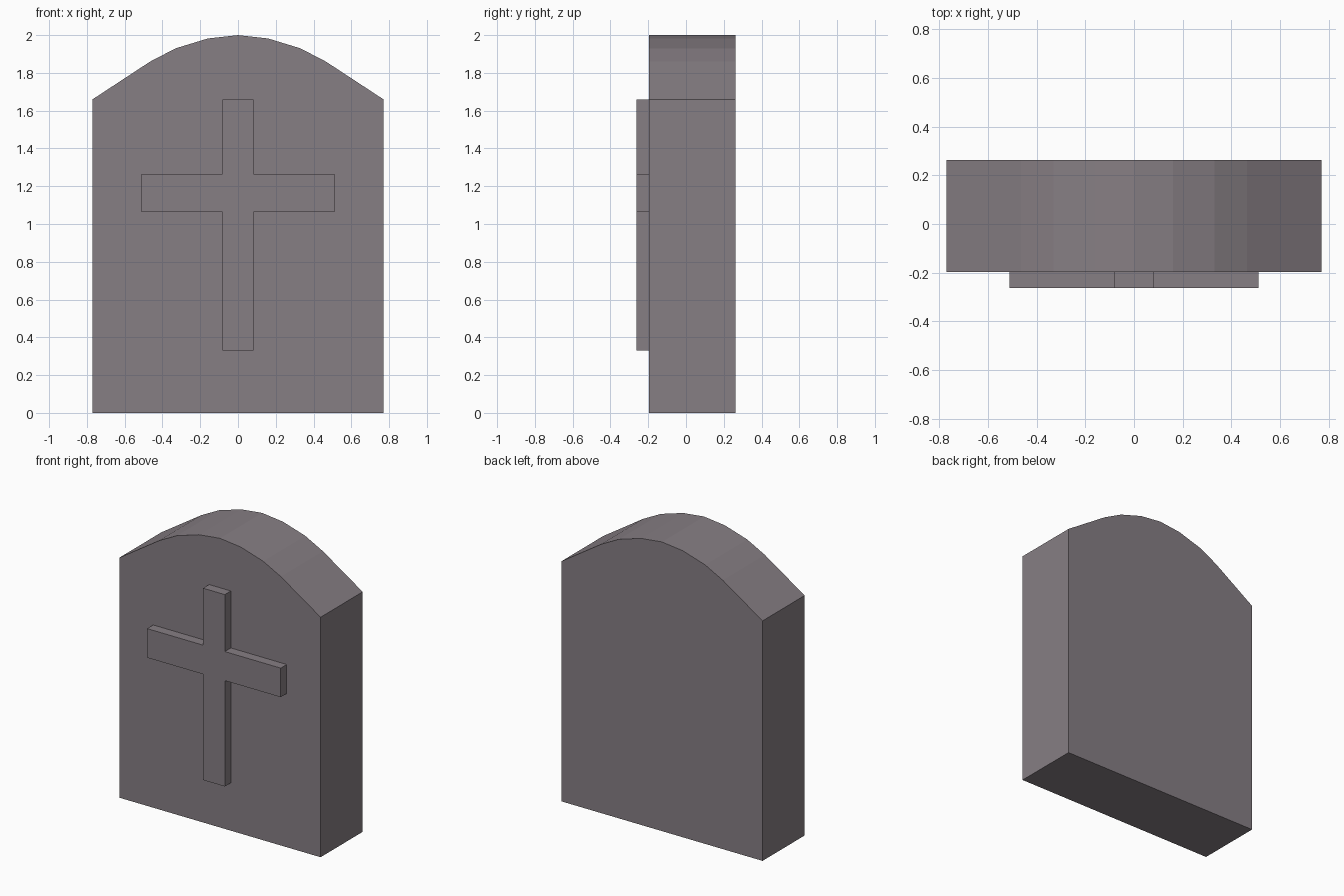
import bpy
import bmesh

if "Cube" in bpy.data.objects:
    bpy.data.objects.remove(bpy.data.objects["Cube"])

stone = bpy.data.materials.new("stone")
stone.diffuse_color = (0.24, 0.21, 0.23, 1.0)
stone.use_nodes = True
stone.node_tree.nodes["Principled BSDF"].inputs["Base Color"].default_value = stone.diffuse_color


def mirrored(half):
    """Close a right-hand outline (bottom to top) by mirroring it across x = 0."""
    return half + [(-x, z) for x, z in reversed(half) if x > 0]


def extrude_profile(name, outline, y_front, y_back):
    """Flat-faced solid from an x-z outline, extruded along y."""
    bm = bmesh.new()
    face = bm.faces.new([bm.verts.new((x, y_front, z)) for x, z in outline])
    result = bmesh.ops.extrude_face_region(bm, geom=[face], use_keep_orig=True)
    for v in result["geom"]:
        if isinstance(v, bmesh.types.BMVert):
            v.co.y = y_back
    bmesh.ops.recalc_face_normals(bm, faces=bm.faces[:])
    mesh = bpy.data.meshes.new(name)
    bm.to_mesh(mesh)
    bm.free()
    mesh.materials.append(stone)
    obj = bpy.data.objects.new(name, mesh)
    bpy.context.collection.objects.link(obj)
    return obj


# Slab with faceted arched top
slab = mirrored([(0.77, 0), (0.77, 1.66), (0.465, 1.86), (0.33, 1.93),
                 (0.16, 1.982), (0, 2.0)])
extrude_profile("headstone_slab", slab, -0.197, 0.263)

# Raised cross on the front face
cross = mirrored([(0.083, 0.331), (0.083, 1.063), (0.511, 1.063),
                  (0.511, 1.264), (0.083, 1.264), (0.083, 1.658)])
extrude_profile("raised_cross", cross, -0.263, -0.197)
